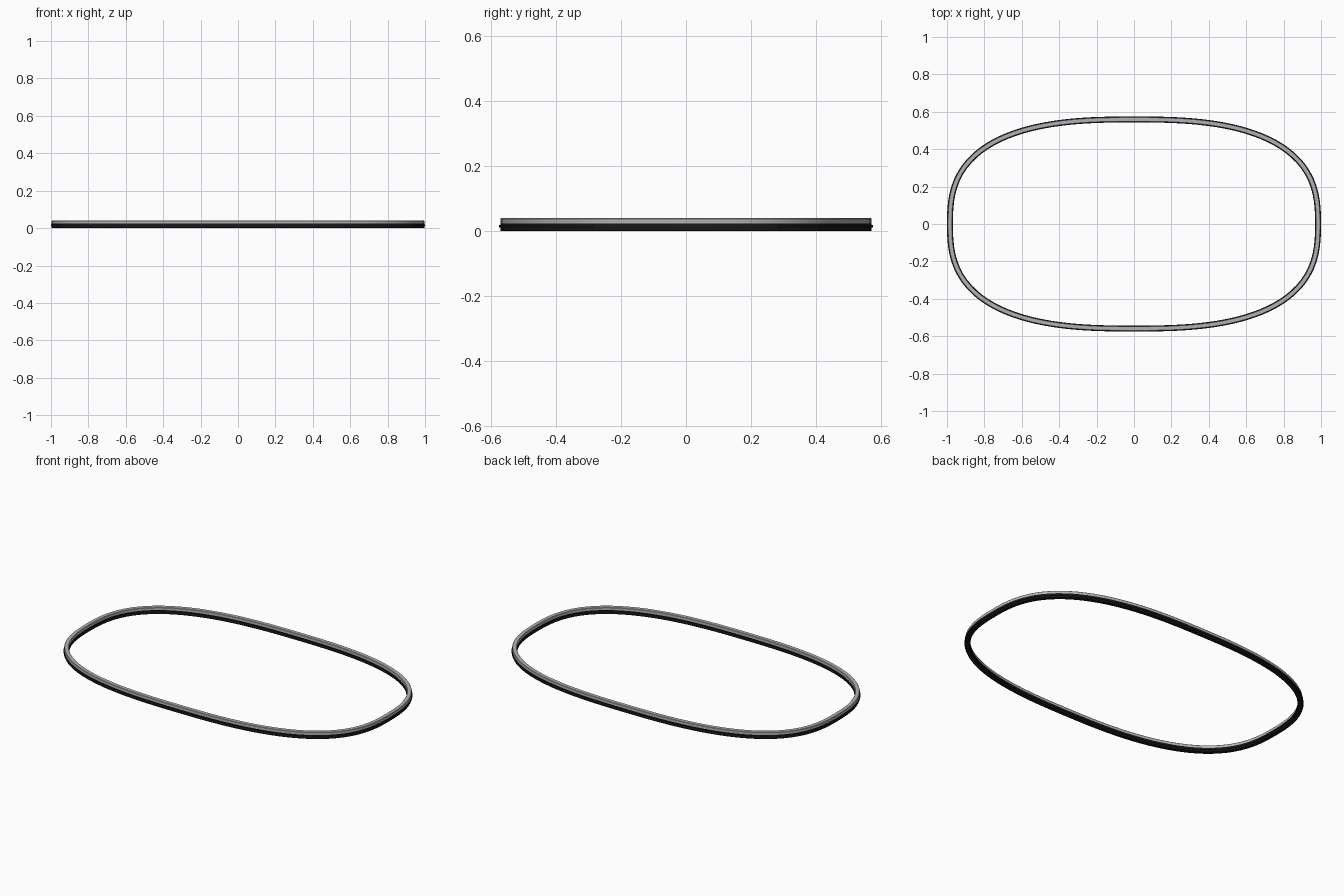
import bpy, bmesh, math
from mathutils import Vector

if "Cube" in bpy.data.objects:
    bpy.data.objects.remove(bpy.data.objects["Cube"])

A, B, EXP, N = 0.984, 0.559, 2.68, 128   # centre line of the oval loop


def oval(t):
    c, s = math.cos(t), math.sin(t)
    f = lambda v: math.copysign(abs(v) ** (2 / EXP), v)
    return Vector((A * f(c), B * f(s), 0))


def even_points():
    # resample the oval to even spacing
    raw = [oval(2 * math.pi * i / 8000) for i in range(8001)]
    dist = [0]
    for p, q in zip(raw, raw[1:]):
        dist.append(dist[-1] + (q - p).length)
    pts, j = [], 0
    for k in range(N):
        d = dist[-1] * k / N
        while dist[j + 1] < d:
            j += 1
        pts.append(raw[j].lerp(raw[j + 1], (d - dist[j]) / (dist[j + 1] - dist[j])))
    return pts


def sweep(name, half, shade):
    # closed sweep of a mirrored (outward, height) section round the oval
    profile = half + [(-u, z) for u, z in reversed(half)]
    bm = bmesh.new()
    pts = even_points()
    rings = []
    for i, p in enumerate(pts):
        t = (pts[(i + 1) % N] - pts[i - 1]).normalized()
        n = Vector((t.y, -t.x, 0))
        rings.append([bm.verts.new(p + n * u + Vector((0, 0, z))) for u, z in profile])
    m = len(profile)
    for i in range(N):
        a, b = rings[i], rings[(i + 1) % N]
        for k in range(m):
            bm.faces.new((a[k], b[k], b[(k + 1) % m], a[(k + 1) % m]))
    bmesh.ops.recalc_face_normals(bm, faces=bm.faces)
    me = bpy.data.meshes.new(name)
    bm.to_mesh(me)
    bm.free()
    mat = bpy.data.materials.new(name)
    mat.diffuse_color = (shade, shade, shade, 1)
    mat.use_nodes = True
    mat.node_tree.nodes["Principled BSDF"].inputs["Base Color"].default_value = mat.diffuse_color
    me.materials.append(mat)
    ob = bpy.data.objects.new(name, me)
    bpy.context.collection.objects.link(ob)
    bpy.context.view_layer.objects.active = ob
    ob.select_set(True)
    bpy.ops.object.shade_smooth_by_angle(angle=math.radians(30))
    ob.select_set(False)


# black base with a narrow flange on both sides
sweep("base_seal", [(0.010, 0.0), (0.012, 0.002), (0.012, 0.011), (0.016, 0.011),
                    (0.016, 0.019), (0.012, 0.019), (0.012, 0.024)], 0.01)
# grey upper band
sweep("upper_band", [(0.012, 0.024), (0.012, 0.038), (0.010, 0.040)], 0.45)
